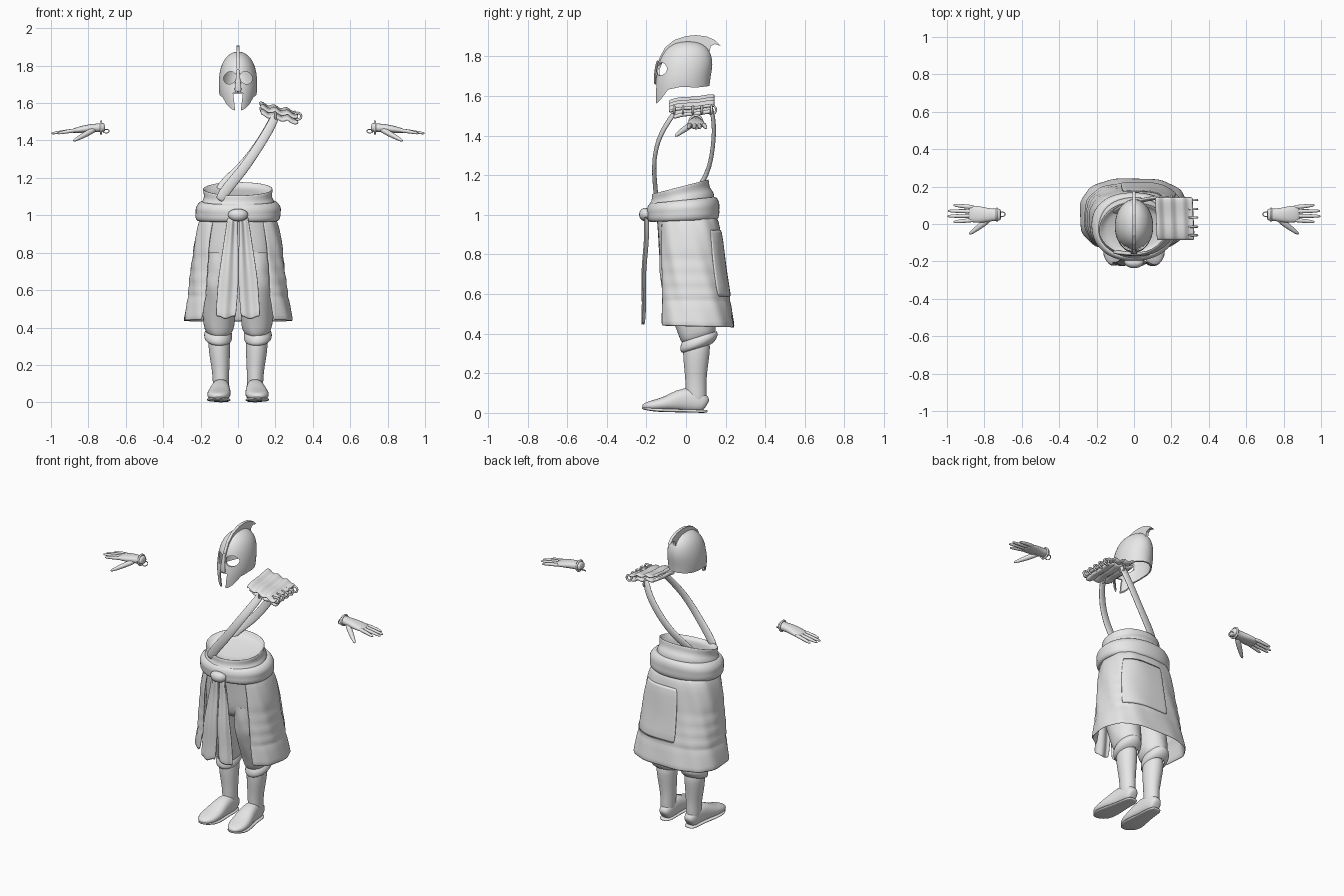
import bpy, bmesh, math
from mathutils import Vector

grey = bpy.data.materials.new("plain_grey")
grey.diffuse_color = (0.8, 0.8, 0.8, 1)


def finish(name, bm, smooth=True, sub=0, thick=0):
    bmesh.ops.recalc_face_normals(bm, faces=bm.faces[:])
    me = bpy.data.meshes.new(name)
    bm.to_mesh(me)
    bm.free()
    me.materials.append(grey)
    for p in me.polygons:
        p.use_smooth = smooth
    ob = bpy.data.objects.new(name, me)
    bpy.context.collection.objects.link(ob)
    if thick:
        m = ob.modifiers.new("thickness", 'SOLIDIFY')
        m.thickness, m.offset = thick, -1
    if sub:
        m = ob.modifiers.new("smooth", 'SUBSURF')
        m.levels = m.render_levels = sub
    return ob


def grid(name, rows, closed=True, caps=(False, False), **kw):
    bm = bmesh.new()
    vs = [[bm.verts.new(p) for p in r] for r in rows]
    n = len(rows[0])
    for a, b in zip(vs, vs[1:]):
        for i in range(n if closed else n - 1):
            j = (i + 1) % n
            bm.faces.new((a[i], a[j], b[j], b[i]))
    for r, c in zip((vs[0], vs[-1]), caps):
        if c:   # fan cap
            mid = sum((v.co for v in r), Vector()) / n
            m = bm.verts.new(mid)
            for i in range(n):
                bm.faces.new((r[i], r[(i + 1) % n], m))
    return finish(name, bm, **kw)


def power(v, n):
    return math.copysign(abs(v) ** (2 / n), v)


def loft(name, rings, n=2.0, seg=28, arc=None, fold=(0, 0, 0), **kw):
    """rings: z, cx, cy, rx, ry, tilt; fold: amount, count, twist by height"""
    a0, a1 = [math.radians(a) for a in (arc or (0, 360))]
    rows = []
    for z, cx, cy, rx, ry, tilt in rings:
        row = []
        for i in range(seg):
            t = a0 + (a1 - a0) * i / (seg - 1 if arc else seg)
            f = 1 + fold[0] * math.sin(fold[1] * t + fold[2] * z)
            y = ry * f * power(math.sin(t), n)
            row.append((cx + rx * f * power(math.cos(t), n), cy + y, z + tilt * y))
        rows.append(row)
    return grid(name, rows, closed=arc is None, **kw)


def sweep(name, pts, sizes, wide, n=2.0, seg=12, sub=1):
    """Tube along pts; sizes are half width (along wide) and half thickness"""
    P = [Vector(p) for p in pts]
    rows = []
    for i, p in enumerate(P):
        t = (P[min(i + 1, len(P) - 1)] - P[max(i - 1, 0)]).normalized()
        w = Vector(wide)
        w = (w - t * w.dot(t)).normalized()
        u = t.cross(w)
        a, b = sizes[i]
        rows.append([p + w * a * power(math.cos(k * math.tau / seg), n)
                     + u * b * power(math.sin(k * math.tau / seg), n) for k in range(seg)])
    return grid(name, rows, caps=(True, True), sub=sub)


def prism(name, poly, axis, lo, hi):
    bm = bmesh.new()
    def at(a, b, d):
        return (d, a, b) if axis == 'x' else (a, d, b)
    A = [bm.verts.new(at(a, b, lo)) for a, b in poly]
    B = [bm.verts.new(at(a, b, hi)) for a, b in poly]
    bm.faces.new(A)
    bm.faces.new(B[::-1])
    for i in range(len(poly)):
        j = (i + 1) % len(poly)
        bm.faces.new((A[i], A[j], B[j], B[i]))
    return finish(name, bm, smooth=False)


def ring(name, loc, R, r, rot):
    bpy.ops.mesh.primitive_torus_add(location=loc, rotation=rot, major_radius=R, minor_radius=r,
                                     major_segments=20, minor_segments=8)
    ob = bpy.context.object
    ob.name = name
    ob.data.materials.append(grey)
    bpy.ops.object.shade_smooth()


# Helmet shell, with face and neck openings cut
shell = loft("helmet", [(1.54, 0, -.02, .078, .132, 0), (1.60, 0, -.02, .09, .137, 0), (1.66, 0, -.018, .103, .137, 0),
                        (1.71, 0, -.01, .104, .137, 0), (1.76, 0, -.002, .1, .138, 0), (1.81, 0, .004, .087, .124, 0),
                        (1.845, 0, .008, .066, .1, 0), (1.868, 0, .01, .037, .062, 0), (1.874, 0, .01, .015, .025, 0)],
             seg=40, caps=(False, True), thick=.009, sub=1)
cutters = [prism("neck_cutter", [(-.2, 1.45), (-.15, 1.56), (-.125, 1.585), (-.09, 1.632), (-.03, 1.645),
                                 (.06, 1.643), (.2, 1.66), (.2, 1.45)], 'x', -.3, .3),
           prism("mouth_cutter", [(-.008, 1.5), (.008, 1.5), (.026, 1.655), (-.026, 1.655)], 'y', -.3, -.02)]
for s in (-1, 1):
    eye = [(s * (.043 + .034 * math.cos(a * math.tau / 20)),
            1.735 + .033 * math.sin(a * math.tau / 20) - .12 * (.034 * math.cos(a * math.tau / 20)))
           for a in range(20)]
    cutters.append(prism("eye_cutter", eye, 'y', -.3, -.04))
for c in cutters:
    c.hide_render = True
    c.hide_viewport = False
    c.display_type = 'WIRE'
    m = shell.modifiers.new("cut", 'BOOLEAN')
    m.operation, m.object, m.solver = 'DIFFERENCE', c, 'EXACT'
prism("helmet_crest", [(-.145, 1.74), (-.135, 1.79), (-.105, 1.845), (-.06, 1.882), (0, 1.902), (.05, 1.907),
                       (.105, 1.9), (.145, 1.882), (.175, 1.852), (.145, 1.862), (.125, 1.852), (.12, 1.83),
                       (.118, 1.79), (.08, 1.82), (.0, 1.86), (-.07, 1.83), (-.115, 1.78), (-.13, 1.74)],
      'x', -.009, .009)
sweep("nose_guard", [(0, -.142, 1.78), (0, -.155, 1.73), (0, -.157, 1.66)], [(.01, .006), (.011, .007), (.024, .006)],
      (1, 0, 0))

# Waist wrap, sash and knot
loft("waist_wrap", [(1.0, 0, -.01, .185, .15, 0), (1.06, 0, -.02, .198, .168, .1), (1.085, 0, -.022, .19, .165, .2),
                    (1.10, 0, -.025, .18, .148, .22), (1.125, 0, -.027, .186, .145, .25), (1.145, 0, -.028, .19, .145, .26),
                    (1.14, 0, -.028, .178, .133, .26), (1.115, 0, -.026, .165, .125, .25)],
     fold=(.012, 5, 20), caps=(False, True), sub=1)
loft("sash", [(.975, 0, -.005, .2, .15, 0), (.965, 0, -.01, .218, .172, .05), (.99, 0, -.012, .231, .185, .05),
              (1.015, 0, -.012, .227, .182, .06), (1.035, 0, -.013, .232, .186, .08), (1.06, 0, -.015, .22, .18, .1),
              (1.078, 0, -.018, .198, .165, .1), (1.07, 0, -.018, .18, .15, .1)], fold=(.012, 3, 25), n=2.2, sub=1)
sweep("sash_knot", [(-.05, -.195, 1.005), (-.03, -.205, 1.003), (0, -.208, 1), (.03, -.205, 1.003), (.05, -.195, 1.005)],
      [(.015, .012), (.032, .028), (.036, .033), (.032, .028), (.015, .012)], (0, 0, 1))

# Hanging sash ends, widening and rippled toward the hem
for s, x0 in ((-1, -.03), (1, .03)):
    rows = []
    for k in range(9):
        t = k / 8
        xc, hw = x0 + s * (.036 * t), .026 + .028 * min(1, t * 1.6)
        rows.append([(xc + hw * u / 4, -.203 - .02 * t + .011 * math.sin(u * 1.1 + s) * (1 - .3 * t)
                      + .004 * math.sin(t * 9), .985 - .535 * t - .008 * math.cos(u)) for u in range(-4, 5)])
    grid("sash_end", rows, closed=False, thick=.008, sub=1)

# Open-fronted skirt with gathers and a flared hem band
loft("skirt", [(.99, 0, .005, .2, .15, 0), (.94, 0, .012, .218, .16, 0), (.87, 0, .015, .232, .162, 0),
               (.80, 0, .018, .243, .167, 0), (.775, 0, .02, .238, .166, 0), (.73, 0, .025, .254, .172, 0),
               (.70, 0, .026, .248, .172, 0), (.66, 0, .03, .263, .18, 0), (.63, 0, .032, .256, .178, 0),
               (.595, 0, .036, .27, .187, 0), (.565, 0, .036, .262, .183, 0), (.555, 0, .038, .272, .188, 0),
               (.49, 0, .043, .282, .193, -.02), (.435, 0, .048, .294, .2, -.02)],
     n=2.7, seg=60, arc=(-56, 236), fold=(.011, 11, 16), thick=.012, sub=1)
# Overlapping back panel
loft("skirt_back_panel", [(.93, 0, .014, .222, .168, 0), (.8, 0, .02, .247, .175, 0), (.7, 0, .028, .255, .18, 0),
                          (.585, 0, .037, .272, .194, 0)], n=2.7, seg=20, arc=(35, 100), fold=(.01, 7, 20),
     thick=.012, sub=1)

# Front folds of the breeches, hips and baggy thighs
loft("hips", [(.99, 0, 0, .2, .15, 0), (.9, 0, 0, .198, .142, 0), (.8, 0, 0, .195, .138, 0), (.7, 0, .005, .192, .13, 0)],
     n=2.6, fold=(.012, 7, 10), caps=(False, True), sub=1)
for s in (-1, 1):
    loft("breeches_leg", [(.80, s * .1, 0, .092, .135, 0), (.72, s * .102, 0, .094, .135, 0),
                          (.69, s * .1, 0, .089, .13, 0), (.63, s * .104, .005, .095, .132, 0),
                          (.585, s * .1, .01, .088, .122, 0), (.5, s * .1, .03, .089, .112, 0),
                          (.43, s * .102, .05, .086, .098, .1), (.385, s * .1, .06, .078, .09, .25),
                          (.37, s * .1, .06, .06, .075, .25)], fold=(.02, 5, 30), sub=1)
    # Boot cuff, shaft and foot
    loft("boot_cuff", [(.325, s * .1, .055, .06, .072, .3), (.335, s * .105, .06, .074, .088, .32),
                       (.365, s * .107, .067, .077, .098, .32), (.385, s * .105, .067, .068, .088, .32)],
         sub=1)
    loft("boot_shaft", [(.03, s * .09, .058, .04, .045, 0), (.1, s * .092, .05, .043, .054, 0),
                        (.16, s * .092, .05, .045, .052, 0), (.23, s * .097, .05, .053, .06, 0),
                        (.3, s * .1, .052, .059, .068, 0), (.37, s * .102, .055, .06, .07, 0)], caps=(True, True), sub=1)
    sweep("boot_foot", [(s * .09, .105, .04), (s * .09, .09, .05), (s * .09, .02, .068), (s * .095, -.04, .062),
                        (s * .1, -.1, .047), (s * .106, -.16, .038), (s * .108, -.2, .034), (s * .108, -.22, .032)],
          [(.025, .03), (.041, .05), (.046, .066), (.054, .056), (.064, .037), (.063, .028), (.045, .021), (.018, .01)],
          (1, 0, 0), n=2.4, seg=16)
    sweep("boot_sole", [(s * .09, .108, .008), (s * .09, .07, .008), (s * .094, -.01, .011), (s * .1, -.1, .012),
                        (s * .107, -.17, .016), (s * .108, -.222, .024)],
          [(.03, .008), (.044, .008), (.047, .008), (.064, .009), (.066, .009), (.025, .006)], (1, 0, 0), n=4)

    # Gloved hand with four fingers and a thumb
    sweep("glove_palm", [(s * .712, .05, 1.472), (s * .74, .05, 1.468), (s * .78, .048, 1.466), (s * .83, .05, 1.46),
                         (s * .87, .055, 1.453), (s * .885, .056, 1.45)],
          [(.036, .027), (.032, .023), (.038, .024), (.047, .02), (.046, .015), (.04, .01)], (0, 1, 0), n=2.4)
    for i, (tip, y1) in enumerate(((.965, .012), (.998, .042), (.995, .07), (.965, .1))):
        y0 = .021 + .023 * i
        sweep("glove_finger", [(s * .855, y0, 1.456), (s * .915, (y0 + y1) / 2, 1.448),
                               (s * (tip - .012), y1, 1.44), (s * tip, y1, 1.437)],
              [(.0125, .012), (.0115, .011), (.009, .008), (.004, .004)], (0, 1, 0), seg=10)
    sweep("glove_thumb", [(s * .765, .035, 1.46), (s * .81, -.002, 1.436), (s * .85, -.032, 1.414), (s * .872, -.048, 1.402),
                          (s * .88, -.053, 1.398)],
          [(.018, .016), (.018, .017), (.013, .012), (.01, .009), (.004, .004)], (0, 1, 0), seg=10)
    ring("glove_cuff", (s * .732, .05, 1.469), .032, .006, (0, math.pi / 2, 0))
    ring("glove_loop", (s * .705, .052, 1.45), .016, .0025, (math.pi / 2 - .9, 0, 0))

# Two shoulder straps, one over the chest and one over the back
sweep("front_strap", [(-.1, -.15, 1.08), (-.055, -.156, 1.15), (.02, -.163, 1.235), (.085, -.155, 1.33),
                      (.14, -.125, 1.415), (.18, -.08, 1.485), (.205, -.04, 1.54)],
      [(.03, .012), (.03, .012), (.028, .011), (.027, .011), (.026, .011), (.026, .011), (.022, .011)], (1, 0, -.6))
sweep("back_strap", [(-.1, .06, 1.13), (-.065, .092, 1.18), (.01, .12, 1.245), (.08, .135, 1.33),
                     (.14, .143, 1.42), (.18, .138, 1.49), (.2, .125, 1.545)],
      [(.028, .011), (.028, .011), (.027, .011), (.026, .011), (.026, .011), (.025, .011), (.022, .011)], (1, 0, -.6))
ring("strap_loop", (.2, -.05, 1.53), .022, .005, (0, math.pi / 2, 0))
ring("strap_loop", (.2, .13, 1.53), .022, .005, (0, math.pi / 2, 0))

# Ridged shoulder plate, its lining and edge rings
for name, y0, y1, drop, thick in (("shoulder_plate", -.09, .145, 0, .016), ("shoulder_lining", -.068, .135, .028, .02)):
    rows = []
    for i in range(21):
        u = i / 20
        z = 1.603 - .045 * u + .007 * math.sin(u * 19) - drop
        rows.append([(.12 + .2 * u - .01 * k / 8, y0 + (y1 - y0) * k / 8, z - .028 * (1 - k / 8) ** 2 + .004 * math.sin(k))
                     for k in range(9)])
    grid(name, rows, closed=False, thick=thick, sub=1)
for y in (-.06, -.015, .035, .08, .128):
    ring("edge_ring", (.32, y, 1.53), .018, .006, (math.pi / 2, 0, 0))
    sweep("edge_peg", [(.29, y, 1.55), (.315, y, 1.545), (.335, y, 1.545)], [(.006, .006)] * 3, (0, 1, 0), seg=8)
